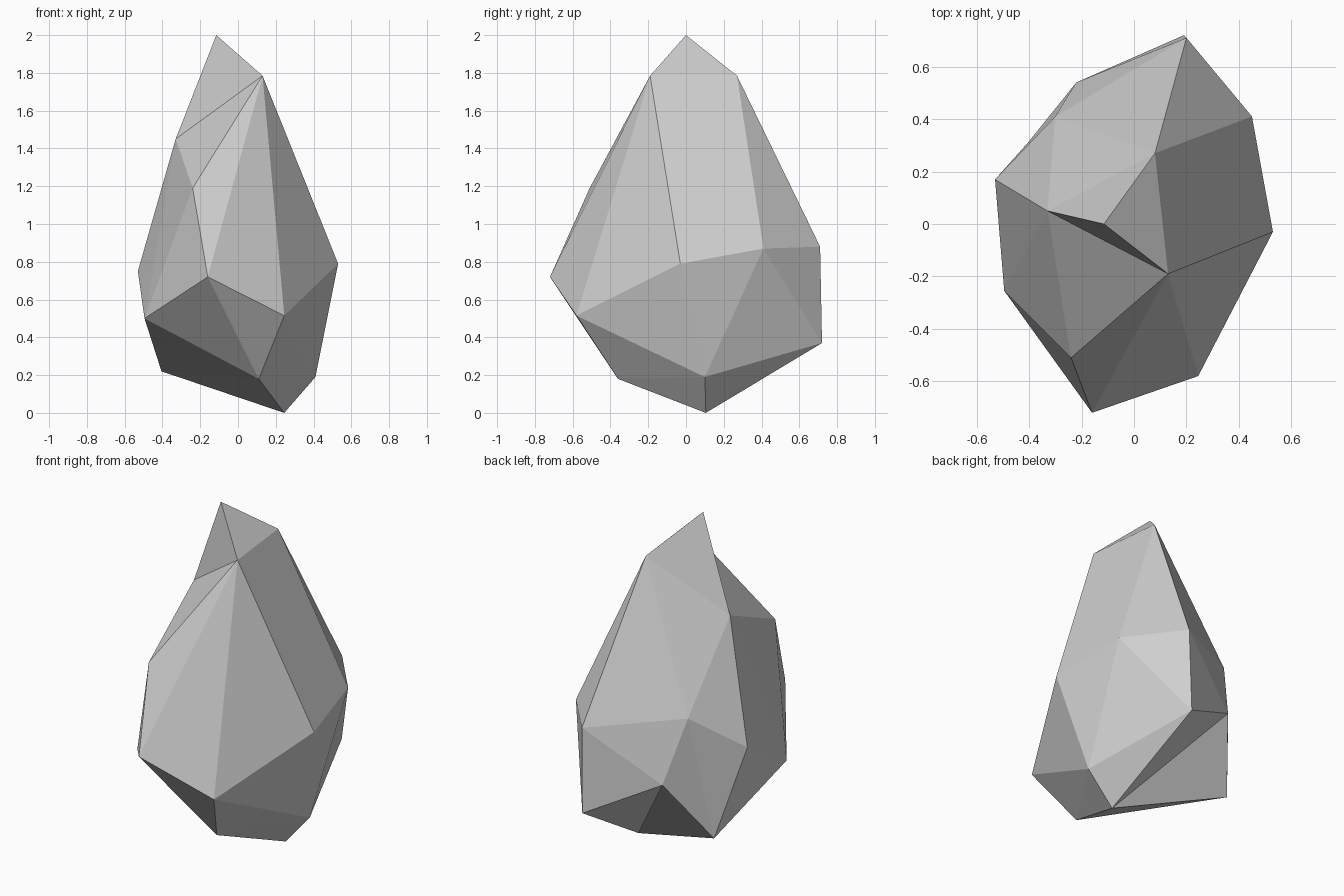
import bpy
import bmesh
from mathutils import Vector

cube = bpy.data.objects.get("Cube")
if cube:
    bpy.data.objects.remove(cube, do_unlink=True)

# Plain stone colour
stone = bpy.data.materials.new("stone_grey")
stone.use_nodes = True
colour = (0.62, 0.62, 0.62, 1)
stone.diffuse_color = colour
stone.node_tree.nodes["Principled BSDF"].inputs["Base Color"].default_value = colour

# Corners of the rock, from the top down
corners = {
    "ridge_front": (0.13, -0.19, 1.785),
    "ridge_back": (0.08, 0.27, 1.785),
    "shoulder": (-0.33, 0.05, 1.45),
    "brow": (-0.24, -0.51, 1.19),
    "back_upper": (-0.30, 0.41, 0.955),
    "rear_upper": (0.20, 0.71, 0.88),
    "side_back": (0.45, 0.41, 0.87),
    "side_front": (0.53, -0.03, 0.79),
    "flank_back": (-0.53, 0.17, 0.75),
    "nose": (-0.16, -0.72, 0.72),
    "back_lower": (-0.22, 0.54, 0.58),
    "front_low": (0.245, -0.58, 0.515),
    "flank_front": (-0.495, -0.255, 0.50),
    "rear_lower": (0.19, 0.72, 0.37),
    "base_flank": (-0.405, 0.31, 0.22),
    "base_side": (0.41, 0.10, 0.19),
    "base_front": (0.11, -0.36, 0.18),
    "foot": (0.245, 0.105, 0.0),
}
peak = Vector((-0.115, 0.0, 2.0))

# Rough body: a triangulated hull around the corners
bm = bmesh.new()
v = {name: bm.verts.new(co) for name, co in corners.items()}
bmesh.ops.convex_hull(bm, input=list(bm.verts))
bmesh.ops.triangulate(bm, faces=list(bm.faces))


def crease(a, b):
    """Turn the edge between two corners to carve a hollow."""
    edge = bm.edges.get((v[a], v[b]))
    if edge and len(edge.link_faces) == 2:
        bmesh.utils.edge_rotate(edge, True)


# Hollows in the back and the underside
crease("rear_lower", "base_flank")
crease("flank_back", "back_lower")

# Pointed peak raised from the top facet
top = bm.faces.get([v["ridge_front"], v["ridge_back"], v["shoulder"]])
if top:
    tip = bmesh.ops.poke(bm, faces=[top])["verts"][0]
    tip.co = peak

bmesh.ops.recalc_face_normals(bm, faces=list(bm.faces))
mesh = bpy.data.meshes.new("rock")
bm.to_mesh(mesh)
bm.free()
mesh.materials.append(stone)
rock = bpy.data.objects.new("rock", mesh)
bpy.context.collection.objects.link(rock)
